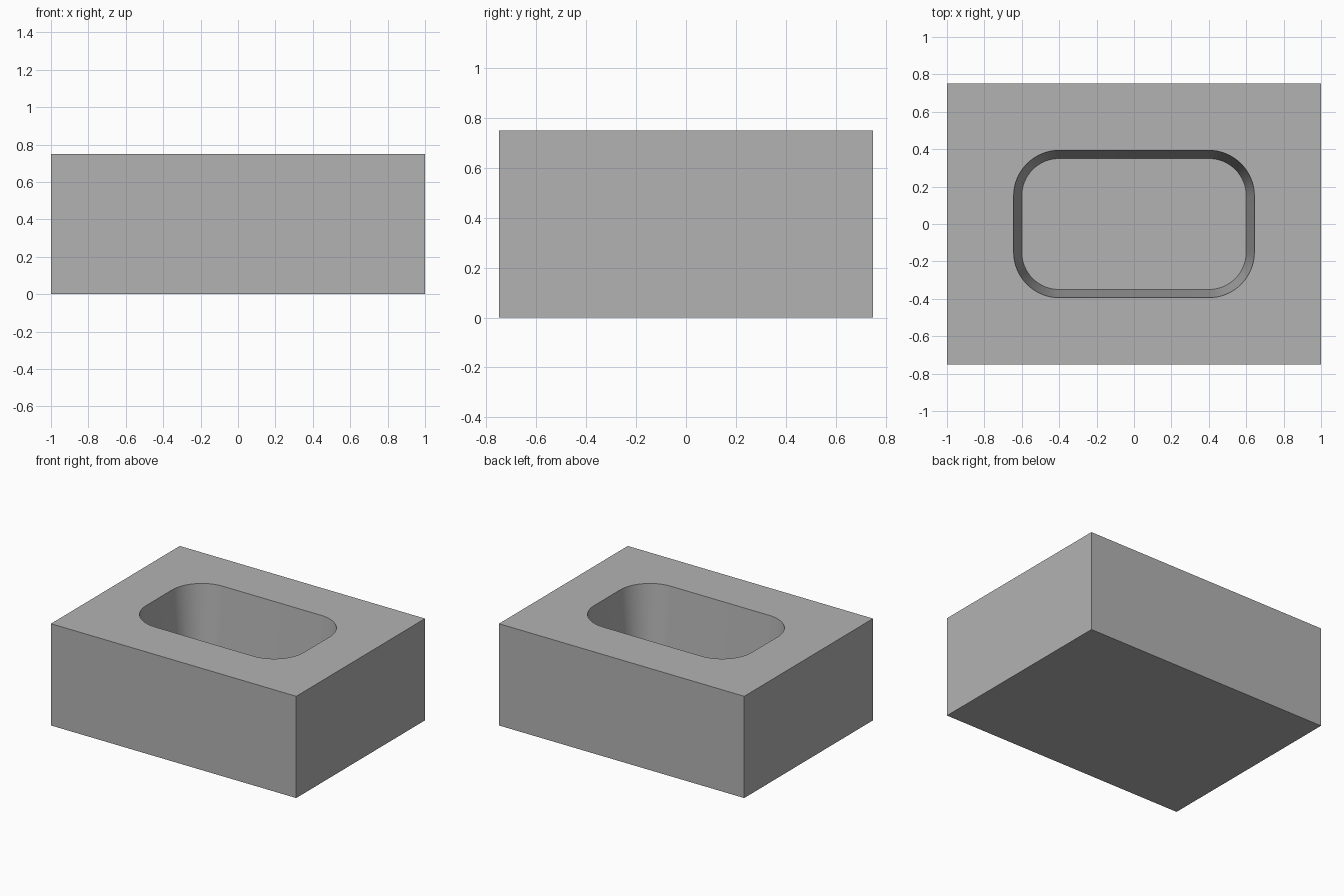
import bpy, bmesh, math
from mathutils import Vector

cube = bpy.data.objects.get("Cube")
if cube:
    bpy.data.objects.remove(cube, do_unlink=True)

SIZE = Vector((2.0, 1.5, 0.75))
FLOOR_Z = 0.25
RADIUS = 0.2
DRAFT = math.radians(5)
SPREAD = (SIZE.z - FLOOR_Z) * math.tan(DRAFT)
CORNER = Vector((0.4, 0.15))  # centre of each rounded pocket corner
STEPS = 16

grey = bpy.data.materials.new("grey")
grey.use_nodes = True
colour = (0.45, 0.45, 0.45, 1)
grey.diffuse_color = colour
grey.node_tree.nodes["Principled BSDF"].inputs["Base Color"].default_value = colour

bm = bmesh.new()


def loop(points, z):
    verts = [bm.verts.new((x, y, z)) for x, y in points]
    edges = [bm.edges.new((a, b)) for a, b in zip(verts, verts[1:] + verts[:1])]
    return verts, edges


def rounded(radius):
    points = []
    for quarter, (sx, sy) in enumerate(((1, 1), (-1, 1), (-1, -1), (1, -1))):
        for i in range(STEPS + 1):
            a = (quarter + i / STEPS) * math.pi / 2
            points.append((sx * CORNER.x + radius * math.cos(a),
                           sy * CORNER.y + radius * math.sin(a)))
    return points


# Outer block
corners = [(sx * SIZE.x / 2, sy * SIZE.y / 2)
           for sx, sy in ((1, 1), (-1, 1), (-1, -1), (1, -1))]
base, base_edges = loop(corners, 0)
top, top_edges = loop(corners, SIZE.z)
bm.faces.new(base)
bmesh.ops.bridge_loops(bm, edges=base_edges + top_edges)

# Drafted pocket with rounded corners
floor, floor_edges = loop(rounded(RADIUS), FLOOR_Z)
rim, rim_edges = loop(rounded(RADIUS + SPREAD), SIZE.z)
bm.faces.new(floor)
for i in range(len(rim)):
    j = (i + 1) % len(rim)
    bm.faces.new((floor[i], floor[j], rim[j], rim[i]))

# Top face around the pocket opening
bmesh.ops.triangle_fill(bm, use_beauty=True, edges=top_edges + rim_edges,
                        normal=(0, 0, 1))
bmesh.ops.recalc_face_normals(bm, faces=bm.faces)

mesh = bpy.data.meshes.new("pocketed_block")
bm.to_mesh(mesh)
bm.free()
mesh.materials.append(grey)
block = bpy.data.objects.new("pocketed_block", mesh)
bpy.context.collection.objects.link(block)

bpy.context.view_layer.objects.active = block
block.select_set(True)
bpy.ops.object.shade_smooth_by_angle(angle=math.radians(30))
